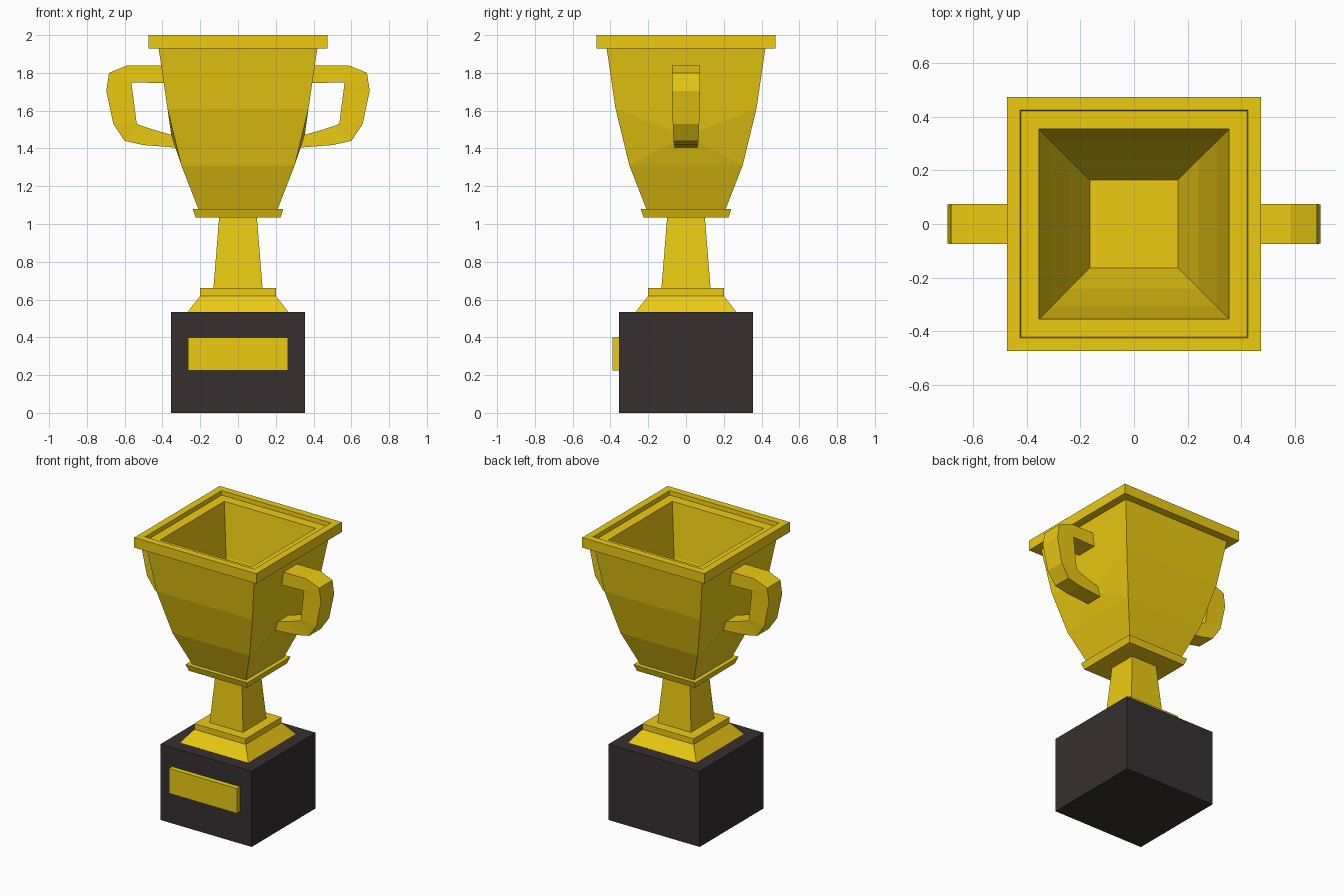
import bpy, bmesh

if "Cube" in bpy.data.objects:
    bpy.data.objects.remove(bpy.data.objects["Cube"])


def material(name, color):
    m = bpy.data.materials.new(name)
    m.diffuse_color = (*color, 1)
    m.use_nodes = True
    m.node_tree.nodes["Principled BSDF"].inputs["Base Color"].default_value = m.diffuse_color
    return m


gold = material("gold", (0.84, 0.60, 0.006))
dark = material("dark_wood", (0.038, 0.028, 0.03))


def finish(bm, name, mat):
    bmesh.ops.recalc_face_normals(bm, faces=bm.faces)
    mesh = bpy.data.meshes.new(name)
    bm.to_mesh(mesh)
    bm.free()
    mesh.materials.append(mat)
    ob = bpy.data.objects.new(name, mesh)
    bpy.context.collection.objects.link(ob)
    return ob


def loft(bm, rings, closed=False):
    """Bridge rings of equal vertex count, capping the ends unless closed."""
    rows = [[bm.verts.new(p) for p in ring] for ring in rings]
    pairs = list(zip(rows, rows[1:])) + ([(rows[-1], rows[0])] if closed else [])
    n = len(rows[0])
    bands = [[bm.faces.new((a[i], a[(i + 1) % n], b[(i + 1) % n], b[i]))
              for i in range(n)] for a, b in pairs]
    if not closed:
        bm.faces.new(rows[0])
        bm.faces.new(rows[-1])
    return bands


def square(h, z):
    return [(-h, -h, z), (h, -h, z), (h, h, z), (-h, h, z)]


def square_part(name, profile, mat=gold, closed=False):
    bm = bmesh.new()
    loft(bm, [square(h, z) for h, z in profile], closed)
    return finish(bm, name, mat)


# Plinth, foot, stem and collar
square_part("plinth", [(0.355, 0), (0.355, 0.533)], dark)
square_part("foot", [(0.267, 0.533), (0.2, 0.62), (0.2, 0.66)])
square_part("stem", [(0.13, 0.66), (0.1, 1.035)])
square_part("collar", [(0.225, 1.035), (0.24, 1.08)])

# Hollow cup, with sides slightly swollen where the handles join
bm = bmesh.new()
bands = loft(bm, [square(h, z) for h, z in [
    (0.21, 1.08), (0.3, 1.31), (0.373, 1.61), (0.42, 1.93), (0.425, 1.97),
    (0.355, 1.97), (0.31, 1.61), (0.24, 1.31), (0.165, 1.12)]])
bmesh.ops.recalc_face_normals(bm, faces=bm.faces)
bmesh.ops.poke(bm, faces=[bands[1][1], bands[1][3]], offset=0.014)
finish(bm, "cup", gold)

# Square rim ring
square_part("rim", [(0.475, 1.93), (0.475, 2), (0.425, 2), (0.42, 1.93)],
            closed=True)

# Name plate on the front
bm = bmesh.new()
loft(bm, [[(-0.265, y, 0.225), (0.265, y, 0.225), (0.265, y, 0.4), (-0.265, y, 0.4)]
          for y in (-0.39, -0.35)])
finish(bm, "name_plate", gold)

# Handle sections: outer x, z, inner x, z, half width
sections = [
    (0.37, 1.84, 0.37, 1.745, 0.075),
    (0.585, 1.84, 0.555, 1.75, 0.075),
    (0.683, 1.8, 0.565, 1.75, 0.075),
    (0.697, 1.705, 0.558, 1.7, 0.073),
    (0.66, 1.53, 0.537, 1.535, 0.07),
    (0.6, 1.44, 0.53, 1.527, 0.066),
    (0.5, 1.418, 0.45, 1.5, 0.063),
    (0.31, 1.403, 0.31, 1.46, 0.06)]
for side, sx in (("right", 1), ("left", -1)):
    bm = bmesh.new()
    loft(bm, [[(sx * ox, -w, oz), (sx * ox, w, oz), (sx * ix, w, iz), (sx * ix, -w, iz)]
              for ox, oz, ix, iz, w in sections])
    finish(bm, side + "_handle", gold)
